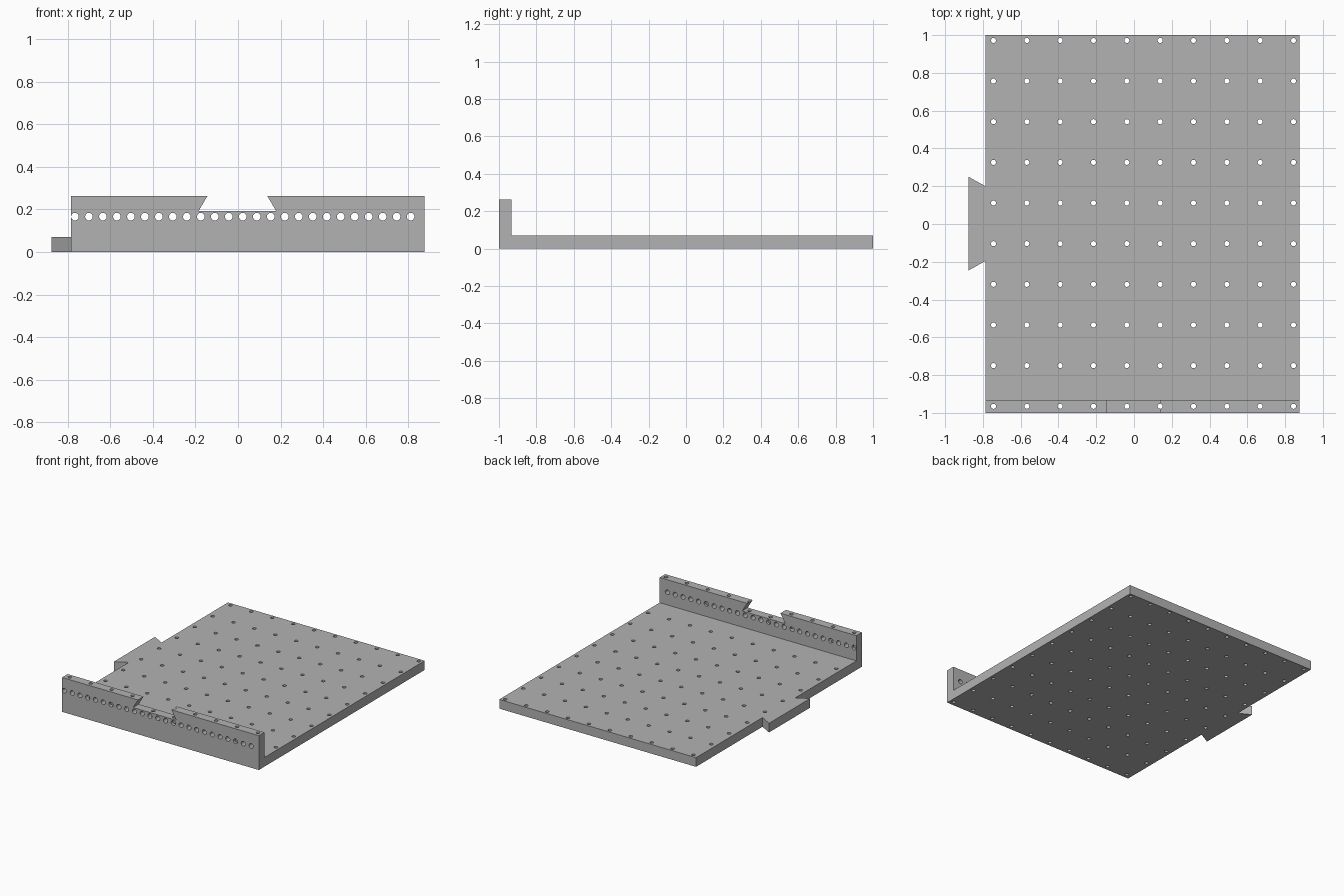
import bpy, bmesh
from math import radians
from mathutils import Matrix, Vector

cube = bpy.data.objects.get("Cube")
if cube:
    bpy.data.objects.remove(cube, do_unlink=True)

LEFT, RIGHT = -0.785, 0.876       # side edges of the plate
THICK, HEIGHT = 0.07, 0.262       # plate thickness, wall height
WALL_BACK = -0.933

grey = bpy.data.materials.new("metal_grey")
grey.use_nodes = True
grey.diffuse_color = (0.45, 0.45, 0.45, 1)
grey.node_tree.nodes["Principled BSDF"].inputs["Base Color"].default_value = grey.diffuse_color


def make_object(name, bm):
    bmesh.ops.recalc_face_normals(bm, faces=bm.faces)
    mesh = bpy.data.meshes.new(name)
    bm.to_mesh(mesh)
    bm.free()
    mesh.materials.append(grey)
    obj = bpy.data.objects.new(name, mesh)
    bpy.context.collection.objects.link(obj)
    return obj


def prism(name, points, depth):
    """Extrude a flat 3D outline along a vector."""
    bm = bmesh.new()
    face = bm.faces.new([bm.verts.new(p) for p in points])
    moved = bmesh.ops.extrude_face_region(bm, geom=[face])["geom"]
    verts = [v for v in moved if isinstance(v, bmesh.types.BMVert)]
    bmesh.ops.translate(bm, verts=verts, vec=Vector(depth))
    return make_object(name, bm)


def drills(name, centres, radius, length, turn):
    """Row or grid of cylinders used to drill holes."""
    bm = bmesh.new()
    for c in centres:
        bmesh.ops.create_cone(bm, cap_ends=True, segments=16, radius1=radius,
                              radius2=radius, depth=length,
                              matrix=Matrix.Translation(c) @ turn)
    return make_object(name, bm)


def combine(target, tool, operation):
    mod = target.modifiers.new(tool.name, "BOOLEAN")
    mod.operation, mod.solver, mod.object = operation, "EXACT", tool
    bpy.context.view_layer.objects.active = target
    bpy.ops.object.modifier_apply(modifier=mod.name)
    bpy.data.objects.remove(tool, do_unlink=True)


# Plate with an upright front wall, as one L-shaped section
profile = [(-1, 0), (1, 0), (1, THICK), (WALL_BACK, THICK),
           (WALL_BACK, HEIGHT), (-1, HEIGHT)]
plate = prism("drilled_base_plate", [(LEFT, y, z) for y, z in profile],
              (RIGHT - LEFT, 0, 0))

# Dovetail tab on the right edge
tab = [(-0.876, 0.25), (-0.876, -0.246), (LEFT, -0.195),
       (-0.75, -0.195), (-0.75, 0.199), (LEFT, 0.199)]
combine(plate, prism("dovetail_tab", [(x, y, 0) for x, y in tab],
                     (0, 0, THICK)), "UNION")

# Dovetail notch in the top of the wall
notch = [(-0.185, 0.193), (0.179, 0.193), (0.138, HEIGHT),
         (0.138, 0.3), (-0.144, 0.3), (-0.144, HEIGHT)]
combine(plate, prism("notch_cutter", [(x, -1.1, z) for x, z in notch],
                     (0, 0.25, 0)), "DIFFERENCE")

# Grid of upright holes, and a row of holes through the wall
grid = [(-0.744 + 0.1765 * i, -0.965 + 0.2152 * j, 0.15)
        for i in range(10) for j in range(10)]
combine(plate, drills("grid_drills", grid, 0.0135, 0.5, Matrix()), "DIFFERENCE")
row = [(-0.766 + 0.0657 * i, -0.967, 0.166) for i in range(25)]
combine(plate, drills("row_drills", row, 0.018, 0.2,
                      Matrix.Rotation(radians(90), 4, "X")), "DIFFERENCE")

# Round hole walls, crisp edges
bpy.ops.object.select_all(action="DESELECT")
plate.select_set(True)
bpy.context.view_layer.objects.active = plate
bpy.ops.object.shade_smooth_by_angle(angle=radians(30))
